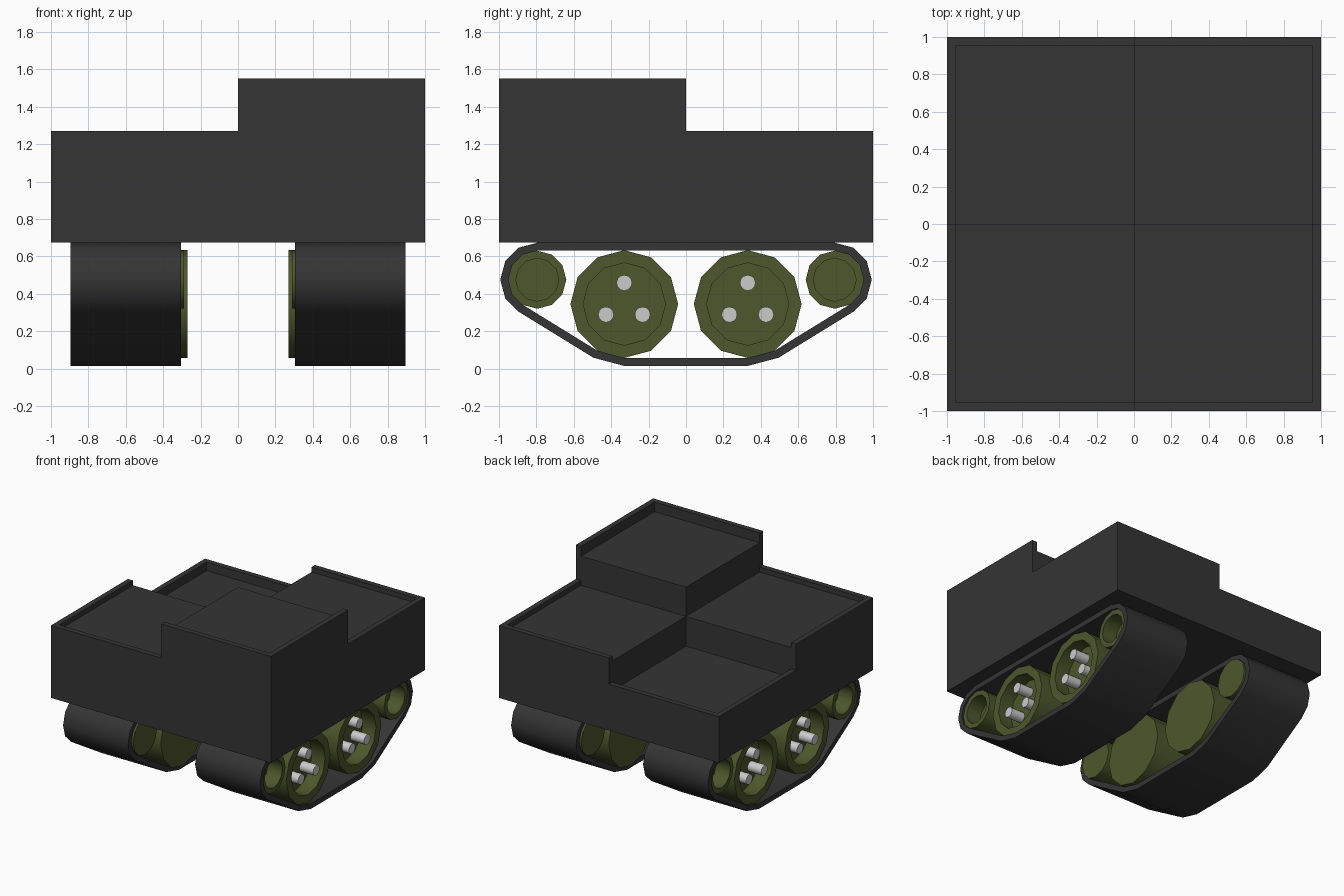
import bpy, bmesh
from math import sin, cos, radians, pi

if "Cube" in bpy.data.objects:
    bpy.data.objects.remove(bpy.data.objects["Cube"])


def material(name, rgb):
    m = bpy.data.materials.new(name)
    m.diffuse_color = (*rgb, 1)
    m.use_nodes = True
    m.node_tree.nodes["Principled BSDF"].inputs["Base Color"].default_value = m.diffuse_color
    return m


DARK = material("dark_grey", (0.035, 0.035, 0.035))
GREEN = material("olive_green", (0.075, 0.095, 0.025))


def finish(name, bm, mat=None, mirror=False, smooth=None):
    bmesh.ops.remove_doubles(bm, verts=bm.verts, dist=1e-5)
    bmesh.ops.recalc_face_normals(bm, faces=bm.faces)
    me = bpy.data.meshes.new(name)
    bm.to_mesh(me)
    bm.free()
    ob = bpy.data.objects.new(name, me)
    bpy.context.collection.objects.link(ob)
    if mat:
        me.materials.append(mat)
    if smooth:
        bpy.ops.object.select_all(action='DESELECT')
        bpy.context.view_layer.objects.active = ob
        ob.select_set(True)
        bpy.ops.object.shade_smooth_by_angle(angle=radians(smooth))
    if mirror:
        ob.modifiers.new("Mirror", 'MIRROR')
    return ob


def circle(y, z, r, degrees):
    return [(y + r * cos(radians(a)), z + r * sin(radians(a))) for a in degrees]


# Stepped hull: four terraces, each with a raised lip on its outer edges
BASE = 0.675
CUTS = [-1, -0.955, 0, 0.955, 1]
TERRACE = {(1, 0): (1.47, 1.55), (0, 0): (1.23, 1.27),
           (1, 1): (1.23, 1.27), (0, 1): (0.985, 1.055)}   # floor, lip


def height(i, j):
    if not (0 <= i < 4 and 0 <= j < 4):
        return BASE
    floor, lip = TERRACE[i // 2, j // 2]
    return lip if i in (0, 3) or j in (0, 3) else floor


bm = bmesh.new()


def quad(*pts):
    bm.faces.new([bm.verts.new(p) for p in pts])


for i in range(4):
    for j in range(4):
        x0, x1, y0, y1 = CUTS[i], CUTS[i + 1], CUTS[j], CUTS[j + 1]
        h = height(i, j)
        for z in (BASE, h):
            quad((x0, y0, z), (x1, y0, z), (x1, y1, z), (x0, y1, z))
        for di, dj, a, b in ((-1, 0, (x0, y1), (x0, y0)), (1, 0, (x1, y0), (x1, y1)),
                             (0, -1, (x0, y0), (x1, y0)), (0, 1, (x1, y1), (x0, y1))):
            n = height(i + di, j + dj)
            if n < h:
                quad((*a, n), (*b, n), (*b, h), (*a, h))
finish("stepped_hull", bm, DARK)

# Wheel layout: centre y, centre z, radius
ROAD = (0.33, 0.345, 0.288)
IDLER = (0.795, 0.475, 0.155)
BELT = 0.043


# Track belt: a loop wrapped around the idlers and road wheels
def belt_profile(extra):
    half = circle(*ROAD[:2], ROAD[2] + extra, (270, 300))
    half += circle(*IDLER[:2], IDLER[2] + extra, (300, 330, 0, 30, 60, 90))
    return half + [(-y, z) for y, z in reversed(half)]


bm = bmesh.new()
loops = [[bm.verts.new((x, y, z)) for y, z in belt_profile(e)]
         for x, e in ((0.305, 0), (0.305, BELT), (0.895, BELT), (0.895, 0))]
n = len(loops[0])
for k in range(4):
    a, b = loops[k], loops[(k + 1) % 4]
    for i in range(n):
        bm.faces.new((a[i], a[(i + 1) % n], b[(i + 1) % n], b[i]))
finish("track_belt", bm, DARK, mirror=True, smooth=40)


# Wheels: 12-sided drums, dished on the outer side
def wheel(name, y, z, r, hollow, inner, outer, floor):
    bm = bmesh.new()
    angles = range(0, 360, 30)
    rings = [[bm.verts.new((x, *p)) for p in circle(y, z, rad, angles)]
             for x, rad in ((inner, r), (outer, r), (outer, hollow), (floor, hollow))]
    for a, b in zip(rings, rings[1:]):
        for i in range(12):
            bm.faces.new((a[i], a[(i + 1) % 12], b[(i + 1) % 12], b[i]))
    bm.faces.new(rings[0])
    bm.faces.new(rings[-1])
    finish(name, bm, GREEN, mirror=True, smooth=40)


# Wheel bolts: three round pins in each road wheel
def bolts(name, y, z, x0, x1):
    bm = bmesh.new()
    for cy, cz in circle(y, z, 0.113, (90, 210, 330)):
        a, b = ([bm.verts.new((x, *p)) for p in circle(cy, cz, 0.042, range(0, 360, 30))]
                for x in (x0, x1))
        for i in range(12):
            bm.faces.new((a[i], a[(i + 1) % 12], b[(i + 1) % 12], b[i]))
        bm.faces.new(a)
        bm.faces.new(b)
    finish(name, bm, mirror=True, smooth=40)


for label, s in (("front", -1), ("rear", 1)):
    wheel(label + "_road_wheel", s * ROAD[0], ROAD[1], ROAD[2], 0.22, 0.27, 0.87, 0.75)
    wheel(label + "_idler_wheel", s * IDLER[0], IDLER[1], IDLER[2], 0.115, 0.288, 0.88, 0.75)
    bolts(label + "_wheel_bolts", s * ROAD[0], ROAD[1], 0.74, 0.875)
